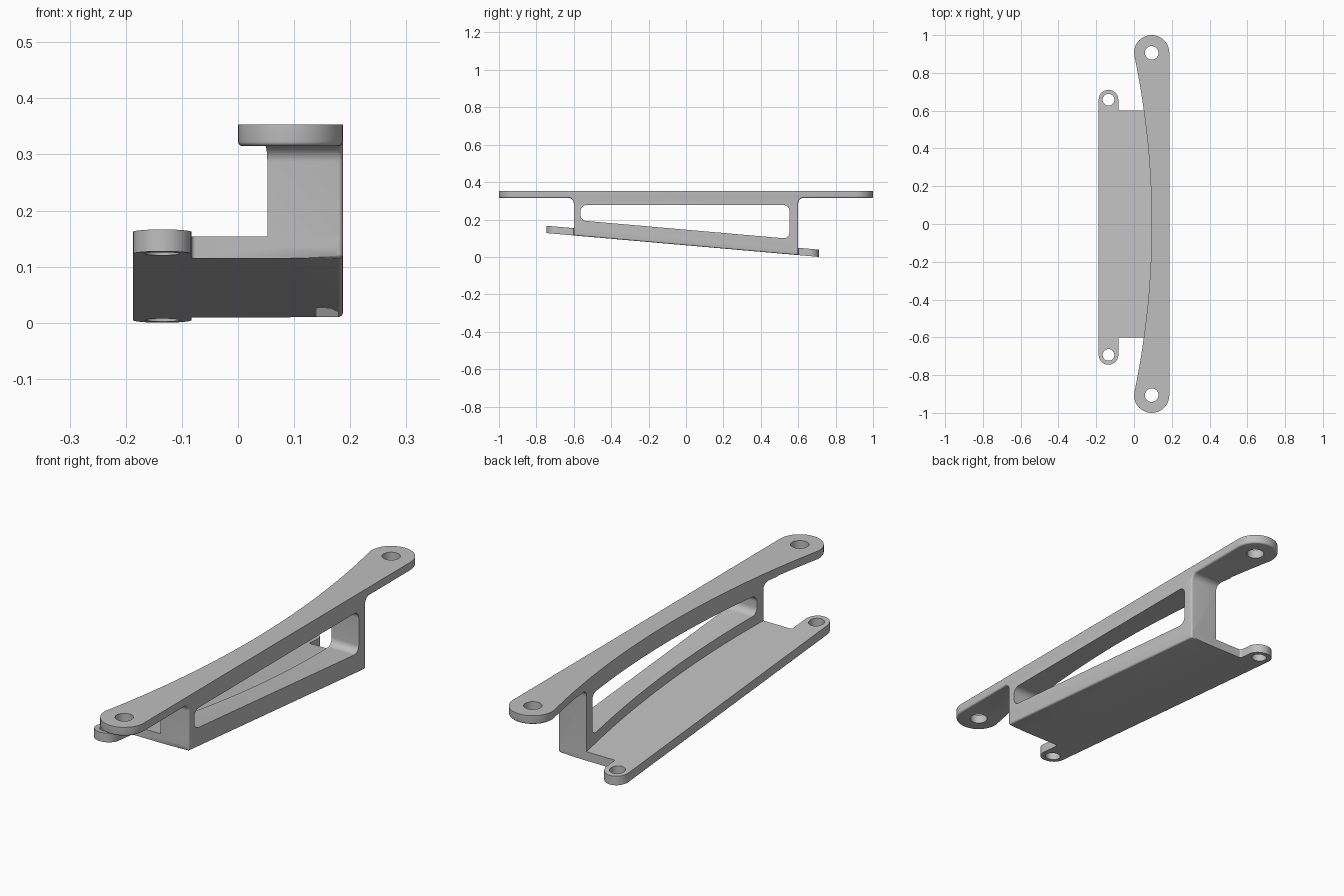
import bpy, bmesh, math
from mathutils import Vector

if "Cube" in bpy.data.objects:
    bpy.data.objects.remove(bpy.data.objects["Cube"], do_unlink=True)

HALF_W = 0.187      # outer face of the arm, upright and plate
SLOPE = 0.0875      # fall of the plate towards the back
EDGE = 0.008        # small edge rounding

grey = bpy.data.materials.new("light grey")
grey.use_nodes = True
grey.diffuse_color = (0.52, 0.52, 0.52, 1)
grey.node_tree.nodes["Principled BSDF"].inputs["Base Color"].default_value = grey.diffuse_color


def rounded(points, steps=10):
    """Closed outline from (a, b, radius) corners."""
    out = []
    for i, (a, b, r) in enumerate(points):
        p = Vector((a, b))
        if r == 0:
            out.append(p)
            continue
        u = (Vector(points[i - 1][:2]) - p).normalized()
        v = (Vector(points[(i + 1) % len(points)][:2]) - p).normalized()
        half = u.angle(v) / 2
        centre = p + (u + v).normalized() * r / math.sin(half)
        start = p + u * r / math.tan(half) - centre
        end = p + v * r / math.tan(half) - centre
        turn = start.angle_signed(end)
        for k in range(steps + 1):
            t = -turn * k / steps
            c, s = math.cos(t), math.sin(t)
            out.append(centre + Vector((start.x * c - start.y * s, start.x * s + start.y * c)))
    return out


def circle(x, y, r, n=40):
    return [Vector((x + r * math.cos(math.tau * i / n), y + r * math.sin(math.tau * i / n)))
            for i in range(n)]


def prism(name, outline, lo, hi, sideways=False, bevel=None, slope=0):
    """Extrude an outline along z, or along x when sideways; bevel picks edges to round."""
    bm = bmesh.new()
    place = (lambda p, h: (h, p.x, p.y)) if sideways else (lambda p, h: (p.x, p.y, h))
    face = bm.faces.new([bm.verts.new(place(p, lo)) for p in outline])
    ext = bmesh.ops.extrude_face_region(bm, geom=[face], use_keep_orig=True)
    move = Vector(place(Vector((0, 0)), hi - lo))
    bmesh.ops.translate(bm, vec=move, verts=[g for g in ext["geom"] if isinstance(g, bmesh.types.BMVert)])
    bmesh.ops.remove_doubles(bm, verts=bm.verts, dist=0.0002)
    bmesh.ops.recalc_face_normals(bm, faces=bm.faces)
    if bevel:
        edges = [e for e in bm.edges if all(bevel(v.co) for v in e.verts)]
        bmesh.ops.bevel(bm, geom=edges, offset=EDGE, segments=4, profile=0.5, affect='EDGES',
                        clamp_overlap=False)
    for v in bm.verts:
        v.co.z -= slope * v.co.y
    mesh = bpy.data.meshes.new(name)
    bm.to_mesh(mesh)
    bm.free()
    mesh.materials.append(grey)
    ob = bpy.data.objects.new(name, mesh)
    bpy.context.collection.objects.link(ob)
    return ob


def combine(ob, other, operation):
    bpy.context.view_layer.objects.active = ob
    mod = ob.modifiers.new(operation.lower(), 'BOOLEAN')
    mod.operation, mod.object, mod.solver = operation, other, 'EXACT'
    bpy.ops.object.modifier_apply(modifier=mod.name)
    bpy.data.objects.remove(other, do_unlink=True)


# Concave inner edge shared by the arm and the upright
R_END = HALF_W / 2
radius = (0.9 ** 2 + R_END ** 2) / (2 * R_END)
ys = [0.9 - 1.8 * i / 48 for i in range(49)]
inner_edge = [(R_END - radius + math.sqrt(radius ** 2 - y * y), y, 0) for y in ys]

# Top arm
arm_shape = rounded([(HALF_W, -1, R_END), (HALF_W, 1, R_END), (0, 1, R_END)]
                    + inner_edge + [(0, -1, R_END)])
bracket = prism("bracket", arm_shape, 0.315, 0.353, bevel=lambda c: c.z < 0.316)

# Sloping base plate with two lugs
R_LUG = 0.052
lug_in = 2 * R_LUG - HALF_W
plate_shape = rounded([(HALF_W, -0.6, EDGE), (HALF_W, 0.6, EDGE),
                       (lug_in, 0.6, EDGE), (lug_in, 0.71, R_LUG),
                       (-HALF_W, 0.71, R_LUG), (-HALF_W, -0.745, R_LUG),
                       (lug_in, -0.745, R_LUG), (lug_in, -0.6, EDGE)])
PLATE_Z = 0.0622
plate = prism("base_plate", plate_shape, PLATE_Z, PLATE_Z + 0.039, slope=SLOPE,
              bevel=lambda c: c.z < PLATE_Z + 0.001 and c.x > 0.17)

# Upright: side profile with flared top, trimmed to the curved inner edge
foot = PLATE_Z + 0.02
upright_shape = rounded([(-0.6, foot + 0.6 * SLOPE, 0), (0.6, foot - 0.6 * SLOPE, 0),
                         (0.6, 0.316, 0.03), (0.68, 0.316, 0), (0.68, 0.34, 0),
                         (-0.68, 0.34, 0), (-0.68, 0.316, 0), (-0.6, 0.316, 0.03)])
upright = prism("upright", upright_shape, -0.1, HALF_W, sideways=True,
                bevel=lambda c: c.x > 0.18)
trim = prism("trim", rounded([(0.3, -0.9, 0), (0.3, 0.9, 0)] + inner_edge), -0.1, 0.5)
combine(upright, trim, 'INTERSECT')

# Window with rounded corners and a sloping sill
sill = 0.1455
window_shape = rounded([(-0.563, 0.277, 0.03), (-0.563, sill + 0.563 * SLOPE, 0.03),
                        (0.553, sill - 0.553 * SLOPE, 0.03), (0.553, 0.277, 0.03)])
combine(upright, prism("window", window_shape, -0.2, 0.4, sideways=True), 'DIFFERENCE')

combine(bracket, upright, 'UNION')
combine(bracket, plate, 'UNION')

# Screw holes in arm ends and lugs
for y in (-0.906, 0.906):
    combine(bracket, prism("arm_hole", circle(R_END, y, 0.036), -0.1, 0.5), 'DIFFERENCE')
for y in (-0.693, 0.658):
    combine(bracket, prism("lug_hole", circle(R_LUG - HALF_W, y, 0.031), -0.1, 0.29), 'DIFFERENCE')

bpy.ops.object.select_all(action='DESELECT')
bracket.select_set(True)
bpy.context.view_layer.objects.active = bracket
bpy.ops.object.shade_smooth_by_angle(angle=math.radians(30))
